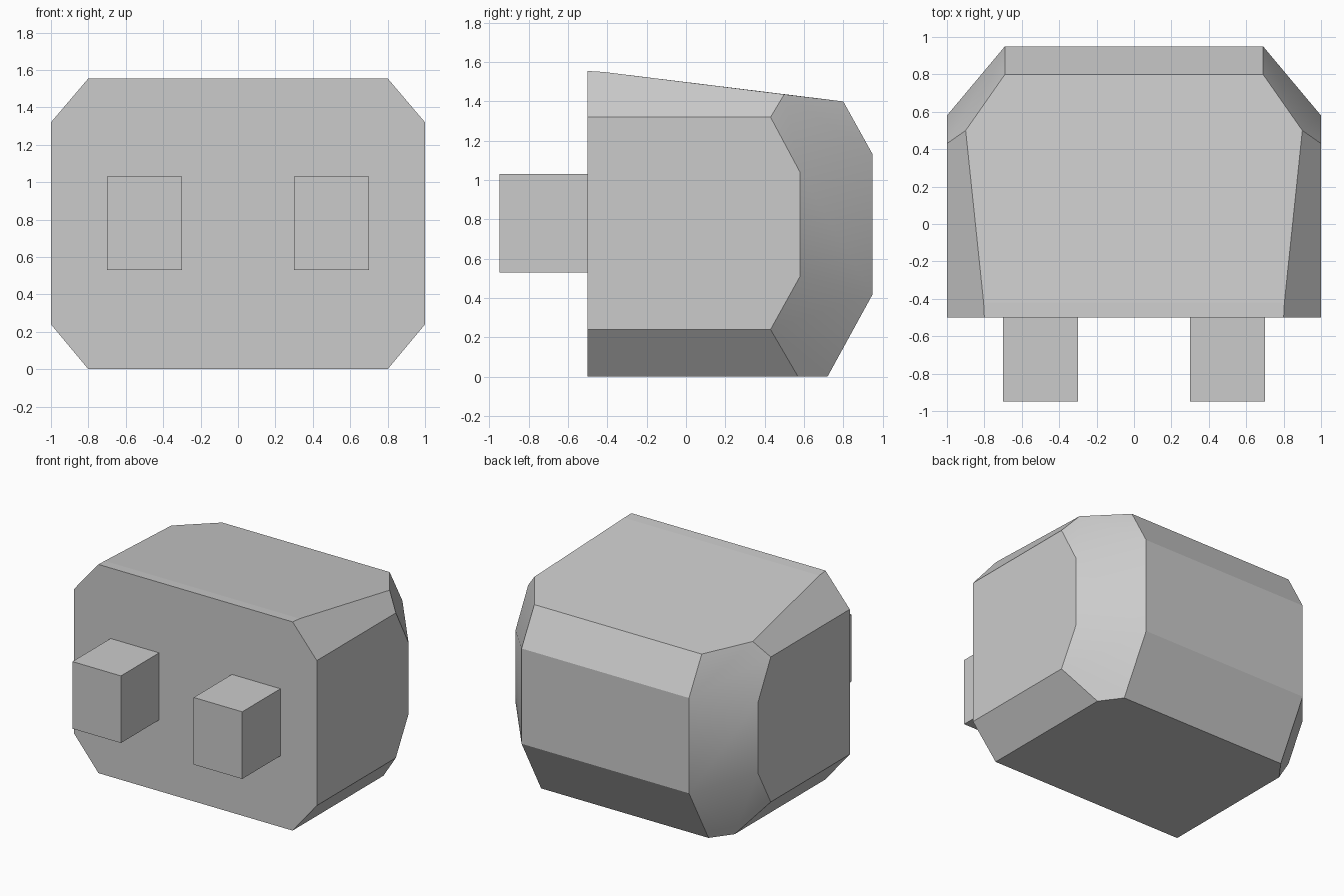
import bpy
import bmesh
from math import radians

cube = bpy.data.objects.get("Cube")
if cube:
    bpy.data.objects.remove(cube, do_unlink=True)

GREY = (0.6, 0.6, 0.6, 1.0)
grey = bpy.data.materials.new("plain grey")
grey.use_nodes = True
grey.diffuse_color = GREY
grey.node_tree.nodes["Principled BSDF"].inputs["Base Color"].default_value = GREY


def finish(bm, name):
    """Turn a bmesh into a named grey object."""
    bmesh.ops.recalc_face_normals(bm, faces=bm.faces)
    mesh = bpy.data.meshes.new(name)
    bm.to_mesh(mesh)
    bm.free()
    mesh.materials.append(grey)
    obj = bpy.data.objects.new(name, mesh)
    bpy.context.collection.objects.link(obj)
    return obj


def build_body():
    # Corner points of one half of the chamfered block
    front = [(0.8, -0.5, 1.555), (0.804, -0.42, 1.55), (1, -0.5, 1.32),
             (1, -0.5, 0.24), (0.8, -0.5, 0)]
    side = [(1, 0.43, 1.32), (1, 0.58, 1.04), (1, 0.58, 0.51), (1, 0.43, 0.24)]
    back = [(0.9, 0.5, 1.436), (0.69, 0.8, 1.4), (0.69, 0.95, 1.13),
            (0.69, 0.95, 0.42), (0.69, 0.72, 0), (0.8, 0.57, 0)]
    bm = bmesh.new()
    for x, y, z in front + side + back:
        for s in (-1, 1):
            bm.verts.new((s * x, y, z))
    bmesh.ops.convex_hull(bm, input=bm.verts)
    bmesh.ops.dissolve_limit(bm, angle_limit=radians(1.5),
                             verts=bm.verts, edges=bm.edges)
    bmesh.ops.recalc_face_normals(bm, faces=bm.faces)
    # Only the rear corner chamfers are softly shaded
    for face in bm.faces:
        face.smooth = abs(face.normal.x) > 0.2 and face.normal.y > 0.2
    for edge in bm.edges:
        edge.smooth = edge.calc_face_angle(0) < radians(30)
    return finish(bm, "body")


def build_peg(name, sign):
    # Square peg standing out of the front face
    bm = bmesh.new()
    bmesh.ops.create_cube(bm, size=1)
    bmesh.ops.scale(bm, vec=(0.4, 0.45, 0.5), verts=bm.verts)
    bmesh.ops.translate(bm, vec=(sign * 0.5, -0.725, 0.78), verts=bm.verts)
    return finish(bm, name)


build_body()
for peg_name, sign in (("left_peg", 1), ("right_peg", -1)):
    build_peg(peg_name, sign)
